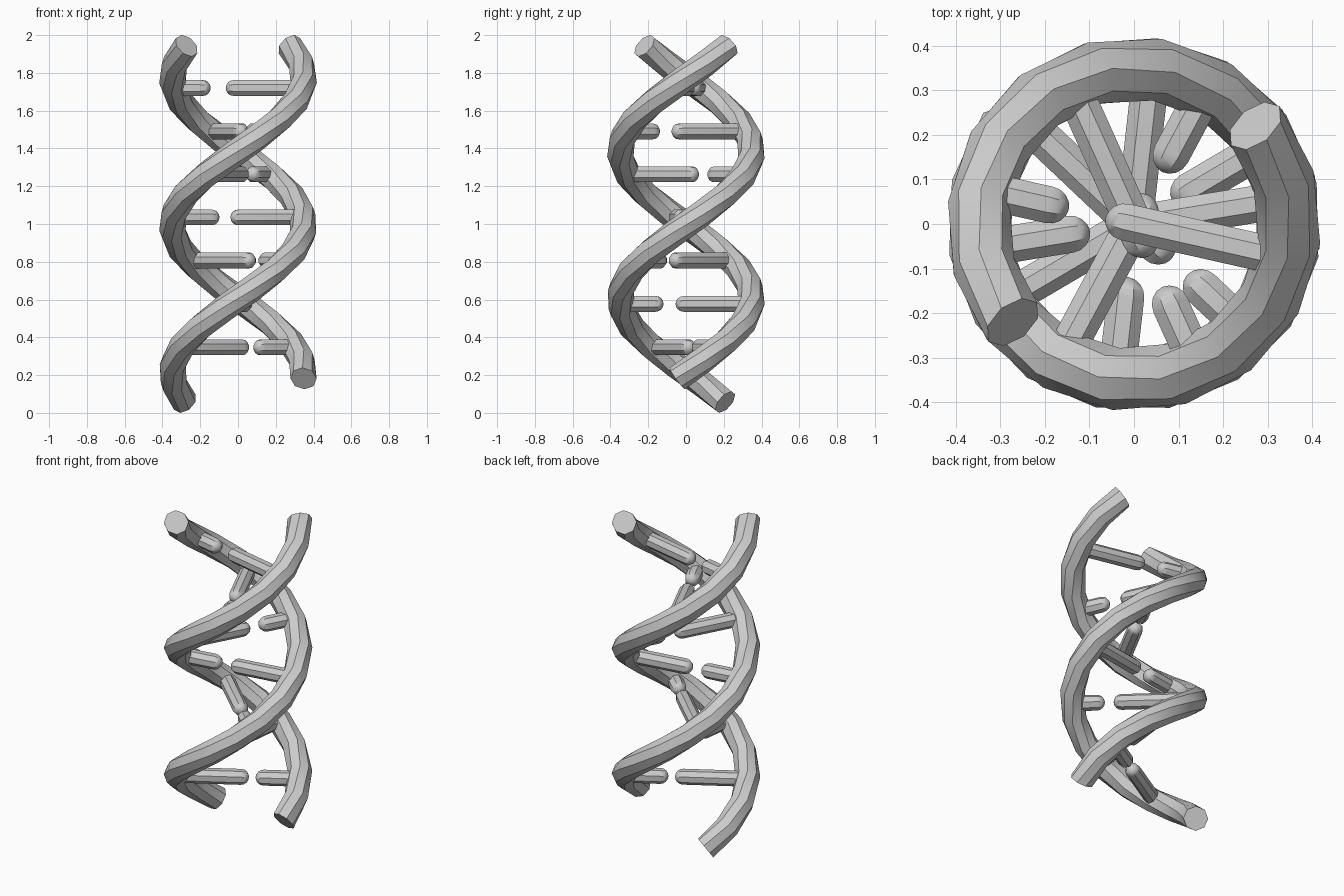
import bpy, bmesh
from math import sin, cos, pi, radians
from mathutils import Vector

if "Cube" in bpy.data.objects:
    bpy.data.objects.remove(bpy.data.objects["Cube"])

R, TUBE, ROD = 0.35, 0.07, 0.045   # helix radius, strand radius, rung radius
HALF_TURN = 0.78                   # rise per 180 degrees
Z0 = 1.775                         # height where strand A points to +x


def loft(name, rings):
    """Skin a list of point rings and cap both ends."""
    bm = bmesh.new()
    loops = [[bm.verts.new(p) for p in ring] for ring in rings]
    n = len(loops[0])
    for a, b in zip(loops, loops[1:]):
        for i in range(n):
            j = (i + 1) % n
            bm.faces.new((a[i], a[j], b[j], b[i]))
    bm.faces.new(loops[0])
    bm.faces.new(loops[-1])
    bmesh.ops.recalc_face_normals(bm, faces=bm.faces)
    me = bpy.data.meshes.new(name)
    bm.to_mesh(me)
    bm.free()
    ob = bpy.data.objects.new(name, me)
    bpy.context.collection.objects.link(ob)
    bpy.ops.object.select_all(action='DESELECT')
    ob.select_set(True)
    bpy.context.view_layer.objects.active = ob
    bpy.ops.object.shade_smooth_by_angle(angle=radians(30))
    return ob


def ring(centre, u, v, r, phase=0.0, sides=8):
    return [centre + r * (cos(a) * u + sin(a) * v)
            for a in (phase + 2 * pi * i / sides for i in range(sides))]


def angle_at(z):
    return (z - Z0) / HALF_TURN * pi


def strand(name, turn, z_top, z_bottom, segments):
    rings = []
    for i in range(segments + 1):
        z = z_top + (z_bottom - z_top) * i / segments
        a = angle_at(z) + turn
        out = Vector((cos(a), sin(a), 0))
        tangent = Vector((-R * sin(a), R * cos(a), HALF_TURN / pi)).normalized()
        rings.append(ring(out * R + Vector((0, 0, z)), out, tangent.cross(out), TUBE))
    loft(name, rings)


def half_rung(name, z, direction, tip):
    """Rod from a strand towards the axis with a domed tip at distance `tip`."""
    side = Vector((-direction.y, direction.x, 0))
    up = Vector((0, 0, 1))
    base = tip + ROD
    profile = [(R - 0.01, ROD)] + [(base - ROD * sin(t), ROD * cos(t))
                                   for t in (0, pi / 8, pi / 4, 3 * pi / 8, 0.48 * pi)]
    loft(name, [ring(direction * s + up * z, side, up, r, pi / 8) for s, r in profile])


# Two intertwined strands
strand("strand_a", 0, 1.944, 0.182, 18)
strand("strand_b", pi, 1.944, 0.057, 19)

# Rungs: height, tip of the long half past the axis, tip of the short half, long half on A
rungs = [(1.72, 0.065, 0.15, True), (1.49, 0.08, 0.155, False),
         (1.263, 0.073, 0.133, True), (1.035, 0.04, 0.10, False),
         (0.807, 0.115, 0.165, True), (0.577, 0.055, 0.12, True),
         (0.347, 0.062, 0.10, False)]
for k, (z, past, short, long_on_a) in enumerate(rungs):
    a = angle_at(z) + (0 if long_on_a else pi)
    d = Vector((cos(a), sin(a), 0))
    half_rung(f"rung_{k + 1}_long", z, d, -past)
    half_rung(f"rung_{k + 1}_short", z, -d, short)
